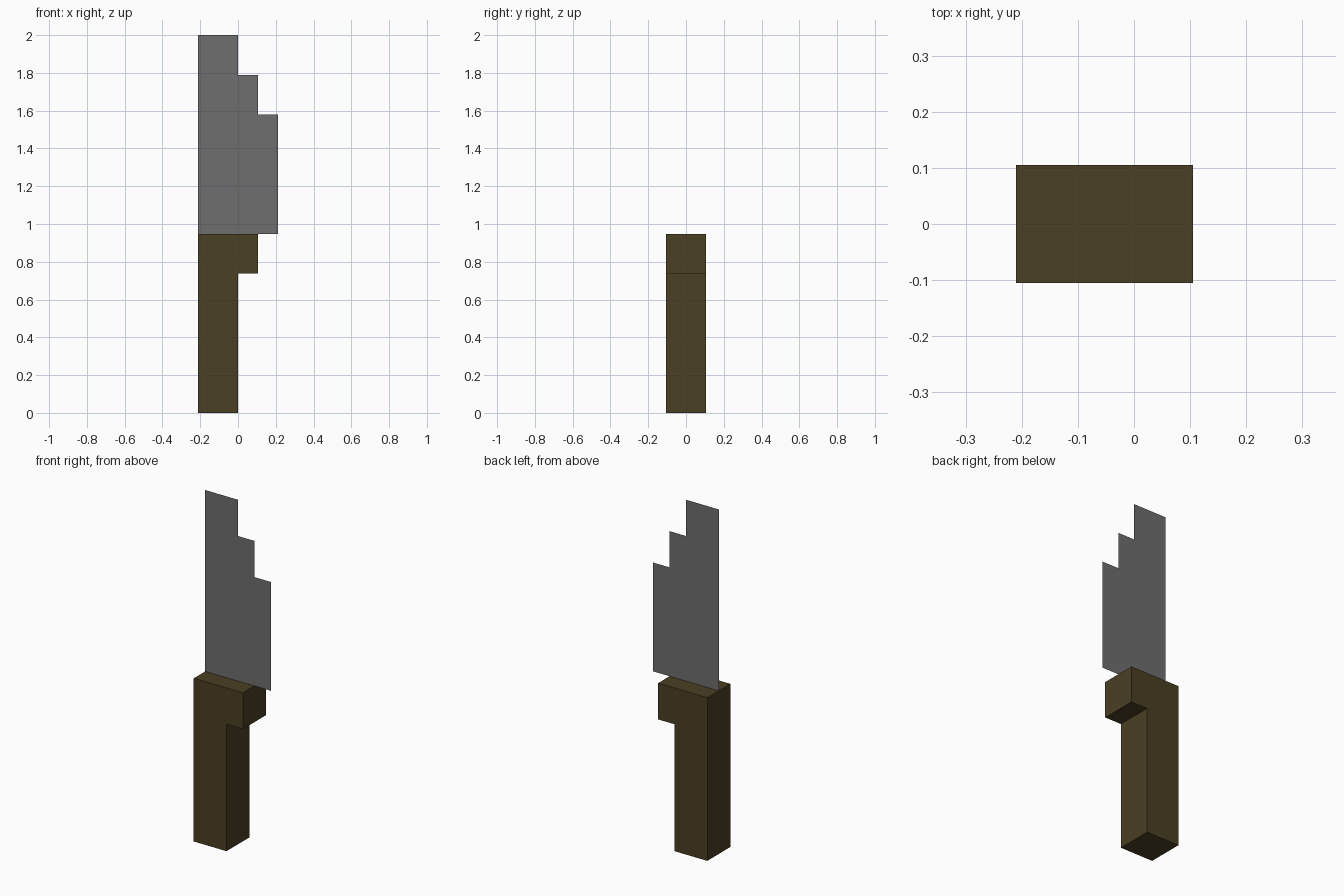
import bpy
import bmesh

if "Cube" in bpy.data.objects:
    bpy.data.objects.remove(bpy.data.objects["Cube"])

U = 2 / 19  # one step of the blocky outline


def material(name, rgb):
    m = bpy.data.materials.new(name)
    m.diffuse_color = (*rgb, 1)
    m.use_nodes = True
    m.node_tree.nodes["Principled BSDF"].inputs["Base Color"].default_value = m.diffuse_color
    return m


def outline_part(name, outline, mat, half_depth=0):
    """Flat outline in x/z (in steps), optionally extruded along y."""
    bm = bmesh.new()
    face = bm.faces.new([bm.verts.new((x * U, -half_depth, z * U)) for x, z in outline])
    if half_depth:
        ext = bmesh.ops.extrude_face_region(bm, geom=[face], use_keep_orig=True)
        moved = [g for g in ext["geom"] if isinstance(g, bmesh.types.BMVert)]
        bmesh.ops.translate(bm, verts=moved, vec=(0, 2 * half_depth, 0))
        bmesh.ops.recalc_face_normals(bm, faces=bm.faces)
    mesh = bpy.data.meshes.new(name)
    bm.to_mesh(mesh)
    bm.free()
    mesh.materials.append(mat)
    obj = bpy.data.objects.new(name, mesh)
    bpy.context.collection.objects.link(obj)
    return obj


wood = material("dark_wood", (0.068, 0.050, 0.017))
steel = material("grey_steel", (0.156, 0.156, 0.156))

# Handle: square grip with a guard block stepping out on the edge side
outline_part("handle", [(-2, 0), (0, 0), (0, 7), (1, 7), (1, 9), (-2, 9)], wood, U)

# Blade: paper-thin stepped sheet standing on the middle of the handle
outline_part("blade", [(-2, 9), (2, 9), (2, 15), (1, 15), (1, 17),
                       (0, 17), (0, 19), (-2, 19)], steel)
